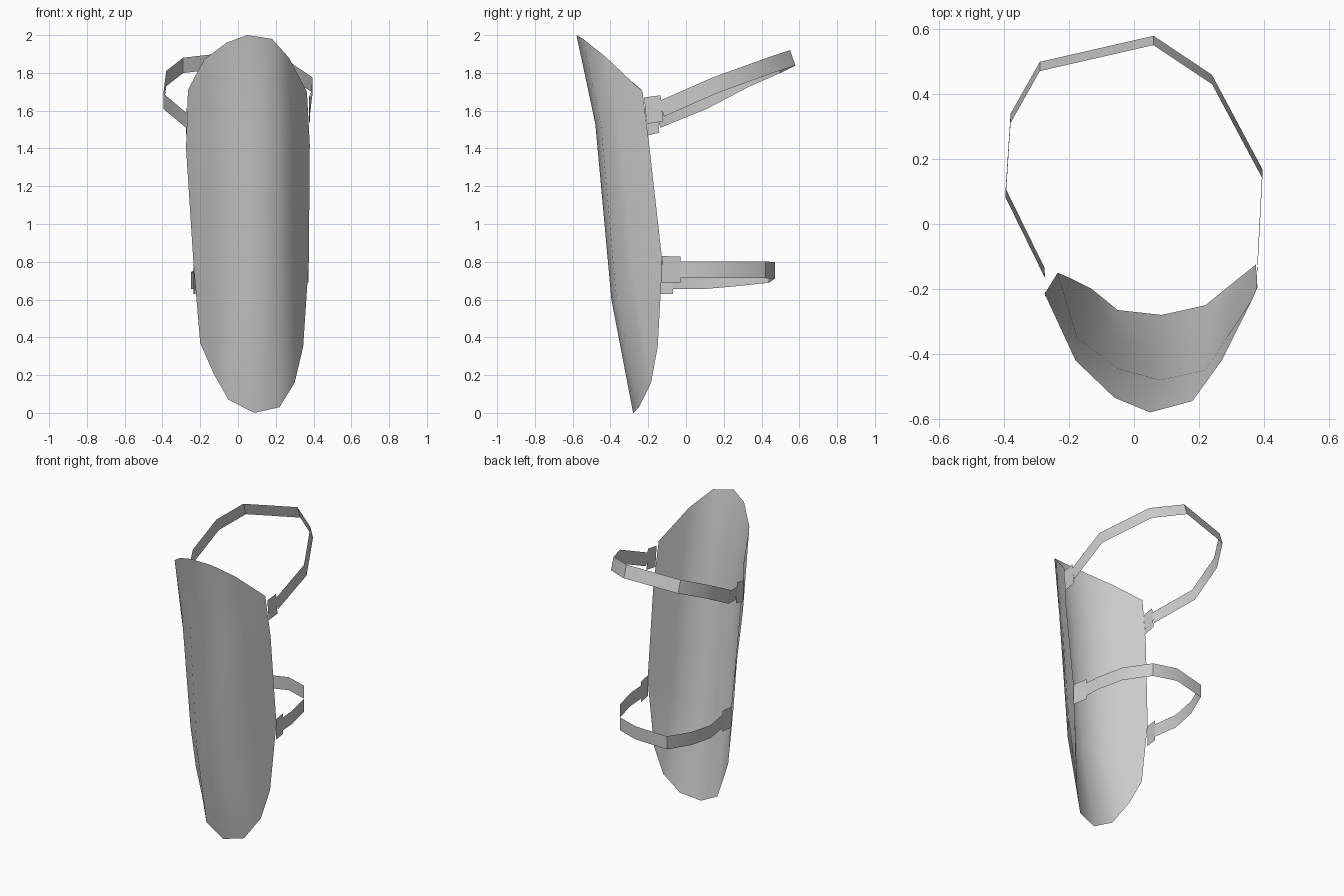
import bpy
from mathutils import Vector

if "Cube" in bpy.data.objects:
    bpy.data.objects.remove(bpy.data.objects["Cube"])


def make_object(name, verts, faces, angle=None):
    mesh = bpy.data.meshes.new(name)
    mesh.from_pydata(verts, [], faces)
    mesh.update()
    obj = bpy.data.objects.new(name, mesh)
    bpy.context.collection.objects.link(obj)
    if angle:
        bpy.ops.object.select_all(action='DESELECT')
        obj.select_set(True)
        bpy.context.view_layer.objects.active = obj
        bpy.ops.object.shade_smooth_by_angle(angle=angle)
    return obj


def sheet(name, rows, angle=None):
    """Skin equal-length rows of points into an open sheet."""
    n = len(rows[0])
    verts = [p for row in rows for p in row]
    faces = [(r * n + i, r * n + i + 1, (r + 1) * n + i + 1, (r + 1) * n + i)
             for r in range(len(rows) - 1) for i in range(n - 1)]
    return make_object(name, verts, faces, angle)


def band(name, path, up, half, angle=None):
    """Flat ribbon along a centre path."""
    offset = Vector(up).normalized() * half
    pts = [Vector(p) for p in path]
    return sheet(name, [[p - offset for p in pts], [p + offset for p in pts]], angle)


# Curved shell: bottom rim, two middle rows, top rim
sheet("shin_shell", [
    [(-.20, -.165, .37), (-.13, -.20, .21), (-.05, -.265, .07), (.085, -.28, 0),
     (.22, -.25, .03), (.30, -.185, .16), (.345, -.15, .35)],
    [(-.235, -.15, .78), (-.16, -.28, .70), (-.055, -.365, .62), (.08, -.395, .60),
     (.22, -.37, .62), (.295, -.275, .70), (.375, -.125, .80)],
    [(-.275, -.215, 1.40), (-.175, -.35, 1.47), (-.05, -.445, 1.52), (.08, -.48, 1.53),
     (.22, -.45, 1.52), (.285, -.35, 1.47), (.38, -.195, 1.42)],
    [(-.265, -.235, 1.71), (-.18, -.42, 1.87), (-.06, -.535, 1.96), (.05, -.58, 2.0),
     (.18, -.545, 1.98), (.27, -.42, 1.88), (.365, -.23, 1.70)],
], angle=0.9)

# Upper strap, tilted upward to the back
band("upper_strap", [
    (-.275, -.15, 1.55), (-.395, .095, 1.65), (-.38, .325, 1.77), (-.29, .485, 1.84),
    (.06, .565, 1.88), (.24, .445, 1.84), (.395, .155, 1.735), (.38, -.13, 1.61),
], up=(0, -.33, .94), half=.043, angle=0.6)

# Lower strap, nearly level
band("lower_strap", [
    (-.225, -.07, .70), (-.25, .10, .70), (-.23, .27, .715), (-.165, .44, .733),
    (.05, .47, .755), (.20, .42, .757), (.31, .26, .757), (.35, .08, .757),
    (.358, -.03, .757),
], up=(0, 0, 1), half=.044, angle=0.6)

# Wider tabs joining straps to the shell edge
for name, start, end, lean in (
        ("upper_left_tab", (-.273, -.225, 1.535), (-.275, -.148, 1.553), -.1),
        ("upper_right_tab", (.375, -.215, 1.60), (.38, -.128, 1.612), -.1),
        ("lower_left_tab", (-.235, -.15, .70), (-.224, -.068, .70), 0),
        ("lower_right_tab", (.374, -.13, .76), (.358, -.028, .758), 0)):
    band(name, [start, end], up=(0, lean, 1), half=.07)
